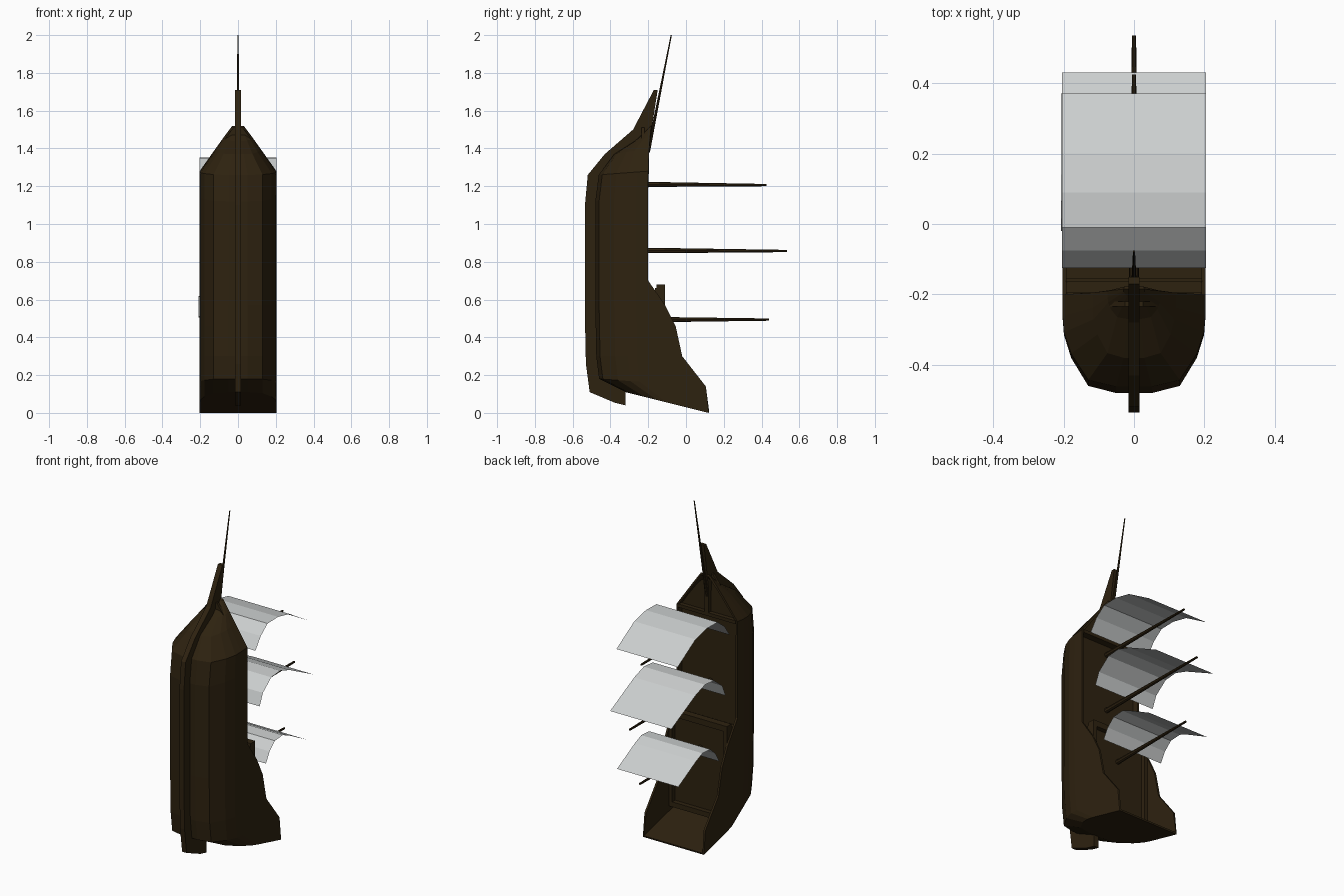
import bpy, bmesh
from mathutils import Vector

if "Cube" in bpy.data.objects:
    bpy.data.objects.remove(bpy.data.objects["Cube"], do_unlink=True)


def material(name, rgb):
    m = bpy.data.materials.new(name)
    m.use_nodes = True
    m.diffuse_color = (*rgb, 1)
    m.node_tree.nodes["Principled BSDF"].inputs["Base Color"].default_value = (*rgb, 1)
    return m


wood = material("dark wood", (0.027, 0.016, 0.005))
canvas = material("grey canvas", (0.6, 0.62, 0.62))


def make(name, bm, mat):
    me = bpy.data.meshes.new(name)
    bm.to_mesh(me)
    bm.free()
    me.materials.append(mat)
    ob = bpy.data.objects.new(name, me)
    bpy.context.collection.objects.link(ob)
    return ob


def plate(name, outline, offset):
    """Closed outline of points, extruded along offset."""
    bm = bmesh.new()
    face = bm.faces.new([bm.verts.new(p) for p in outline])
    ext = bmesh.ops.extrude_face_region(bm, geom=[face])
    bmesh.ops.translate(bm, vec=offset, verts=[v for v in ext["geom"] if isinstance(v, bmesh.types.BMVert)])
    bmesh.ops.recalc_face_normals(bm, faces=bm.faces)
    return make(name, bm, wood)


def box(name, x, y, z):
    outline = [(x[0], y[0], z[0]), (x[1], y[0], z[0]), (x[1], y[0], z[1]), (x[0], y[0], z[1])]
    return plate(name, outline, (0, y[1] - y[0], 0))


def spar(name, a, b, r1, r2):
    a, b = Vector(a), Vector(b)
    bm = bmesh.new()
    bmesh.ops.create_cone(bm, cap_ends=True, segments=8, radius1=r1, radius2=r2, depth=(b - a).length)
    ob = make(name, bm, wood)
    ob.location = (a + b) / 2
    ob.rotation_euler = (b - a).to_track_quat("Z", "Y").to_euler()
    return ob


# Hull: stations from stern to bow as keel y, z, gunwale y, z, half width
STATIONS = [
    (-0.32, 0.11, 0.12, 0.0, 0.203), (-0.46, 0.18, 0.105, 0.14, 0.203),
    (-0.475, 0.3, -0.02, 0.3, 0.203), (-0.478, 0.46, -0.055, 0.46, 0.203),
    (-0.48, 0.57, -0.11, 0.57, 0.203), (-0.48, 0.7, -0.2, 0.7, 0.203),
    (-0.48, 1.12, -0.2, 1.15, 0.203), (-0.462, 1.26, -0.2, 1.28, 0.203),
    (-0.38, 1.37, -0.195, 1.4, 0.118), (-0.27, 1.44, -0.19, 1.46, 0.075),
    (-0.205, 1.5, -0.185, 1.52, 0.03),
]
SECTION = [(0.25, 0), (0.64, 0.02), (0.88, 0.1), (0.98, 0.165), (1, 0.215)]
bm = bmesh.new()
rings = []
for ky, kz, gy, gz, w in STATIONS:
    depth = gy - ky
    scale = min(1, depth / 0.28)
    half = [(fx * w, off * scale / depth) for fx, off in SECTION] + [(w, 1)]
    full = [(-x, t) for x, t in reversed(half)] + half
    rings.append([bm.verts.new((x, ky + t * depth, kz + t * (gz - kz))) for x, t in full])
for lower, upper in zip(rings, rings[1:]):
    for i in range(len(lower) - 1):
        bm.faces.new((lower[i], lower[i + 1], upper[i + 1], upper[i]))
bm.faces.new(list(reversed(rings[0])))
bm.faces.new(rings[-1])
bm.normal_update()
hull = make("hull", bm, wood)
shell = hull.modifiers.new("planking", "SOLIDIFY")
shell.thickness = 0.012
shell.offset = -1

# Keel, stem and rudder
keel = [(-0.32, 0.11), (-0.32, 0.04), (-0.38, 0.055), (-0.51, 0.11), (-0.53, 0.26), (-0.535, 0.5),
        (-0.535, 1.1), (-0.52, 1.26), (-0.43, 1.37), (-0.28, 1.5), (-0.17, 1.71), (-0.15, 1.71),
        (-0.195, 1.42), (-0.37, 1.35), (-0.45, 1.25), (-0.465, 1.1), (-0.465, 0.3), (-0.45, 0.19)]
plate("keel_and_rudder", [(-0.015, y, z) for y, z in keel], (0.03, 0, 0))

# Decks
box("main_deck", (-0.195, 0.195), (-0.25, -0.235), (0.58, 1.28))
box("quarter_deck", (-0.193, 0.193), (-0.165, -0.14), (0.1, 0.66))
box("quarter_bulkhead", (-0.193, 0.193), (-0.25, -0.15), (0.62, 0.635))
fore = [(-0.19, 1.27), (0.19, 1.27), (0.105, 1.4), (0.025, 1.51), (-0.025, 1.51), (-0.105, 1.4)]
plate("fore_deck", [(x, -0.235, z) for x, z in fore], (0, 0.015, 0))
box("fore_deck_beam", (-0.193, 0.193), (-0.235, -0.195), (1.265, 1.285))
box("fore_deck_rib", (-0.012, 0.012), (-0.225, -0.195), (1.28, 1.5))

# Quarter deck railing
box("front_rail", (-0.193, 0.193), (-0.155, -0.112), (0.645, 0.68))
box("stern_rail", (-0.193, 0.193), (-0.15, -0.112), (0.1, 0.13))
for side, s in (("left", 1), ("right", -1)):
    box(side + "_rail", sorted((s * 0.17, s * 0.193)), (-0.15, -0.112), (0.12, 0.65))

# Masts and bowsprit
spar("fore_mast", (0, -0.25, 1.21), (0, 0.425, 1.206), 0.014, 0.006)
spar("main_mast", (0, -0.25, 0.86), (0, 0.535, 0.857), 0.015, 0.006)
spar("mizzen_mast", (0, -0.16, 0.494), (0, 0.44, 0.494), 0.014, 0.006)
spar("bowsprit", (0, -0.2, 1.38), (0, -0.078, 2.0), 0.009, 0.003)


# Billowing sails
def sail(name, path, shift=0):
    bm = bmesh.new()
    rows = [[bm.verts.new((x + shift, y, z)) for x in (-0.204, 0.204)] for y, z in path]
    for a, b in zip(rows, rows[1:]):
        bm.faces.new((a[0], a[1], b[1], b[0]))
    return make(name, bm, canvas)


sail("fore_sail", [(-0.125, 1.23), (-0.075, 1.3), (-0.01, 1.35), (0.09, 1.352), (0.2, 1.327), (0.37, 1.225)])
sail("main_sail", [(-0.085, 0.88), (-0.055, 0.95), (0.025, 1.013), (0.11, 1.02), (0.2, 0.99), (0.43, 0.875)])
sail("mizzen_sail", [(-0.02, 0.51), (0.015, 0.57), (0.065, 0.615), (0.14, 0.62), (0.2, 0.595), (0.37, 0.505)], -0.004)
